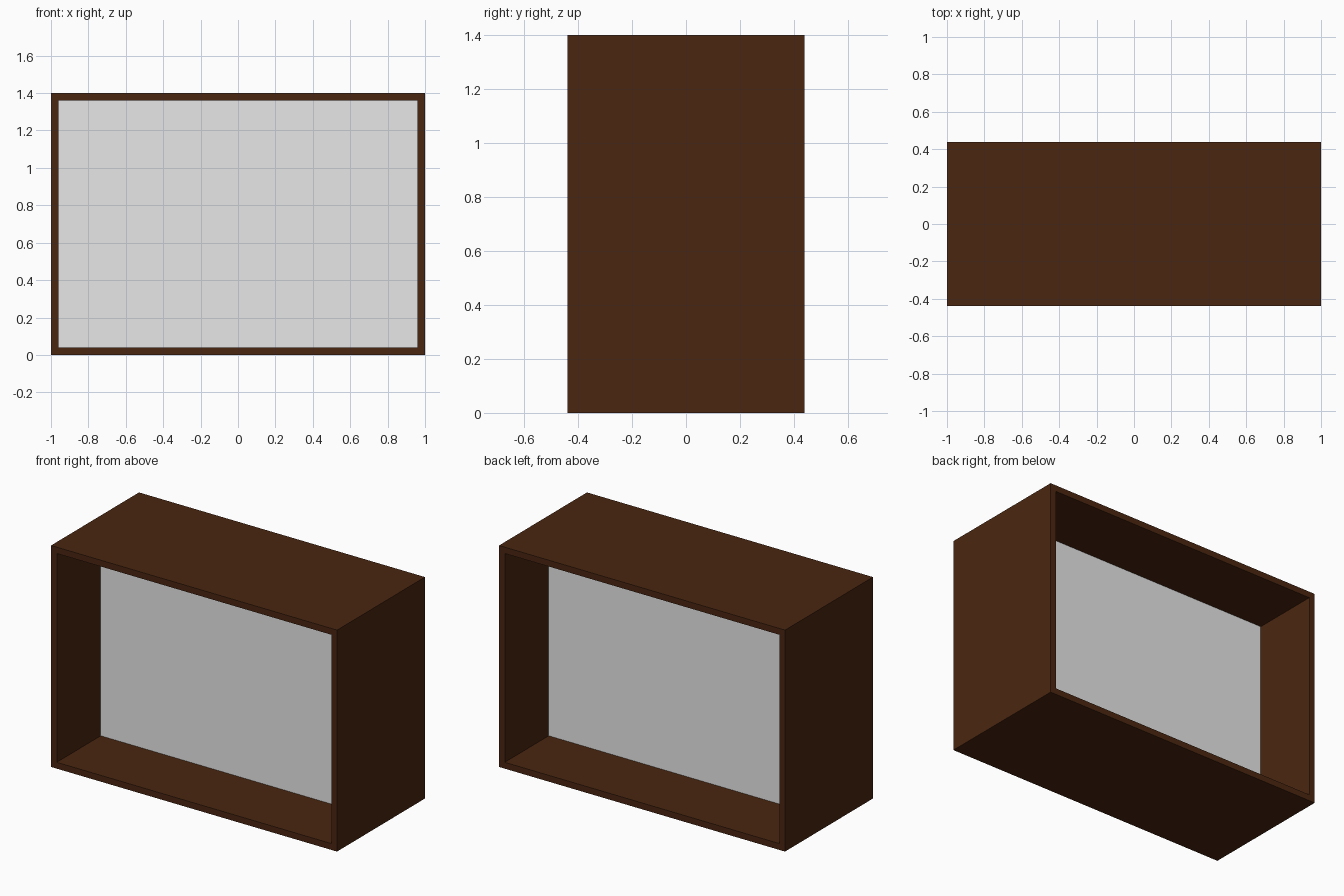
import bpy, bmesh

if "Cube" in bpy.data.objects:
    bpy.data.objects.remove(bpy.data.objects["Cube"])

W, D, H, T = 1.0, 0.439, 1.4, 0.04  # half width, half depth, height, board thickness


def material(name, rgb):
    m = bpy.data.materials.new(name)
    m.diffuse_color = (*rgb, 1)
    m.use_nodes = True
    m.node_tree.nodes["Principled BSDF"].inputs["Base Color"].default_value = m.diffuse_color
    return m


def add_object(name, bm, mat):
    me = bpy.data.meshes.new(name)
    bm.to_mesh(me)
    bm.free()
    me.materials.append(mat)
    ob = bpy.data.objects.new(name, me)
    bpy.context.collection.objects.link(ob)
    return ob


def rect(bm, y, inset):
    x, lo, hi = W - inset, inset, H - inset
    return [bm.verts.new((px, y, pz))
            for px, pz in ((-x, lo), (x, lo), (x, hi), (-x, hi))]


brown = material("dark brown wood", (0.069, 0.0194, 0.0054))
grey = material("light grey", (0.8, 0.8, 0.8))

# Open rectangular case: outer and inner loops bridged front and back
bm = bmesh.new()
loops = [rect(bm, -D, 0), rect(bm, D, 0), rect(bm, D, T), rect(bm, -D, T)]
for k in range(4):
    a, b = loops[k], loops[(k + 1) % 4]
    for i in range(4):
        j = (i + 1) % 4
        bm.faces.new((a[i], a[j], b[j], b[i]))
bmesh.ops.recalc_face_normals(bm, faces=bm.faces)
add_object("case_frame", bm, brown)

# Thin divider sheet halfway through the case
bm = bmesh.new()
bm.faces.new(rect(bm, 0, T))
add_object("divider_panel", bm, grey)
